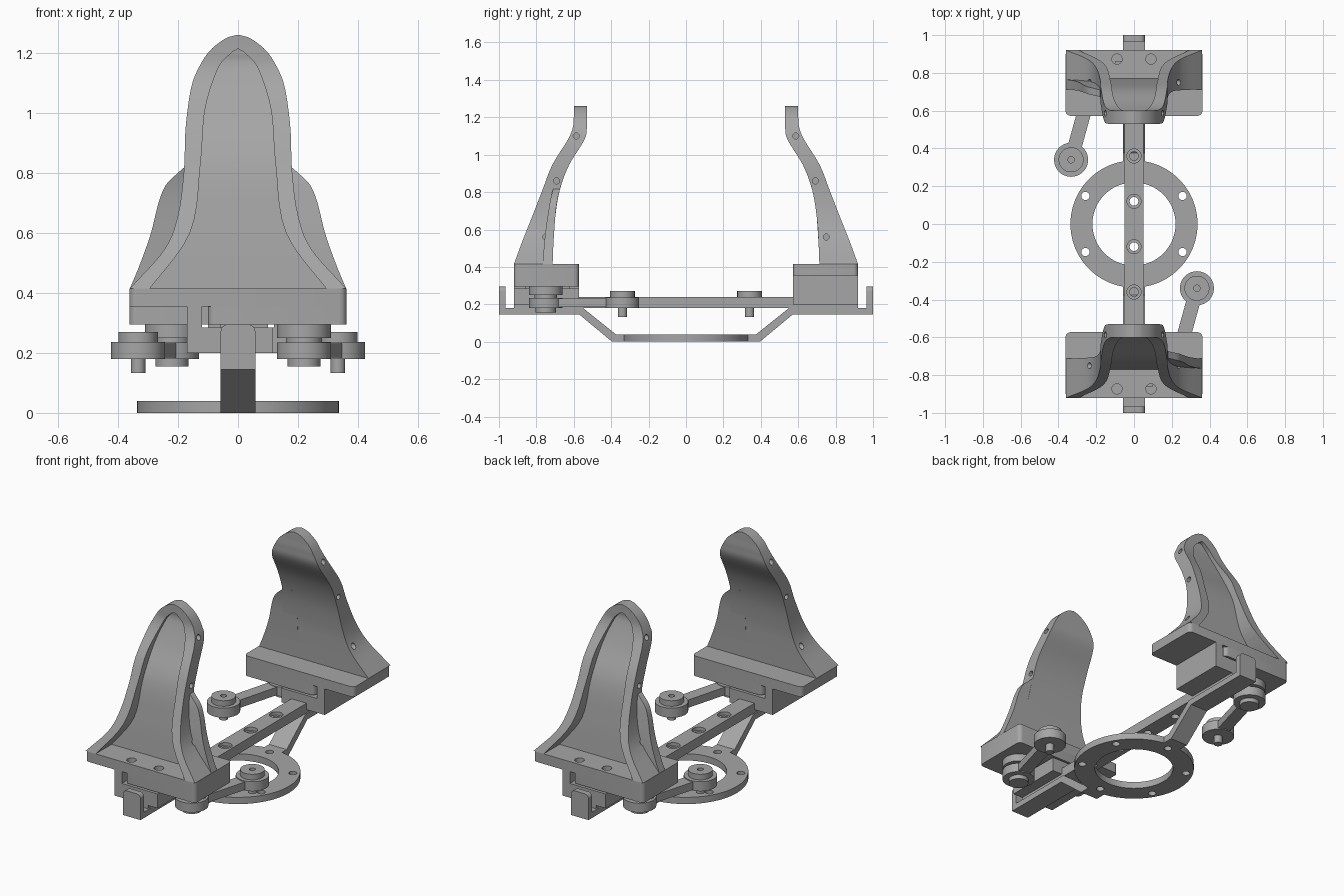
import bpy, bmesh
from math import pi, cos, sin, radians
from mathutils import Matrix, Vector

cube = bpy.data.objects.get("Cube")
if cube:
    bpy.data.objects.remove(cube, do_unlink=True)

grey = bpy.data.materials.new("machined grey")
grey.use_nodes = True
colour = (0.38, 0.38, 0.38, 1)
grey.diffuse_color = colour
grey.node_tree.nodes["Principled BSDF"].inputs["Base Color"].default_value = colour


def finish(name, bm):
    bmesh.ops.recalc_face_normals(bm, faces=bm.faces)
    mesh = bpy.data.meshes.new(name)
    bm.to_mesh(mesh)
    bm.free()
    mesh.materials.append(grey)
    obj = bpy.data.objects.new(name, mesh)
    bpy.context.collection.objects.link(obj)
    return obj


def activate(obj):
    bpy.ops.object.select_all(action='DESELECT')
    obj.select_set(True)
    bpy.context.view_layer.objects.active = obj


def smooth(obj):
    activate(obj)
    bpy.ops.object.shade_smooth_by_angle(angle=radians(32))
    return obj


def bevel_along(bm, axis, size, keep=lambda e: True):
    edges = [e for e in bm.edges if keep(e) and
             abs((e.verts[0].co - e.verts[1].co).normalized()[axis]) > 0.99]
    bmesh.ops.bevel(bm, geom=edges, offset=size, segments=5, profile=0.5, affect='EDGES')


def box(name, x, y, z, corner=0):
    bm = bmesh.new()
    bmesh.ops.create_cube(bm, size=1)
    for v in bm.verts:
        v.co = [(a[0] + a[1]) / 2 + c * (a[1] - a[0]) for a, c in zip((x, y, z), v.co)]
    if corner:
        bevel_along(bm, 2, corner)
    return finish(name, bm)


def add_cylinder(bm, centre, r, length, axis='Z', sides=32):
    turn = Matrix.Rotation(pi / 2, 4, 'Y') if axis == 'X' else Matrix()
    bmesh.ops.create_cone(bm, cap_ends=True, segments=sides, radius1=r, radius2=r,
                          depth=length, matrix=Matrix.Translation(centre) @ turn)


def discs(name, x, y, layers):
    """Stack of coaxial discs, each (radius, bottom, top)."""
    bm = bmesh.new()
    for r, low, high in layers:
        add_cylinder(bm, (x, y, (low + high) / 2), r, high - low, sides=48)
    return smooth(finish(name, bm))


def cut(obj, cutter):
    cutter.hide_render = True
    mod = obj.modifiers.new("cut", 'BOOLEAN')
    mod.operation, mod.solver, mod.object = 'DIFFERENCE', 'EXACT', cutter
    activate(obj)
    bpy.ops.object.modifier_apply(modifier=mod.name)
    bpy.data.objects.remove(cutter, do_unlink=True)


def drill(obj, holes, r, length, axis='Z'):
    for h in holes:
        bm = bmesh.new()
        add_cylinder(bm, h, r, length, axis, 24)
        cut(obj, finish("drill", bm))


def spline(keys, steps=5):
    """Curve running through all the keys."""
    k = [Vector(p) for p in keys]
    k = [2 * k[0] - k[1]] + k + [2 * k[-1] - k[-2]]
    out = []
    for a, b, c, d in zip(k, k[1:], k[2:], k[3:]):
        for i in range(steps):
            t = i / steps
            out.append(b + 0.5 * t * (c - a + t * (2 * a - 5 * b + 4 * c - d
                                                   + t * (3 * (b - c) + d - a))))
    return out + [k[-2]]


def loft(name, keys, left=None):
    """Rectangular sections given as (height, half width, outer depth, inner depth)."""
    bm = bmesh.new()
    rings = []
    for z, w, outer, inner in spline(keys):
        x0 = -w if left is None else left
        rings.append([bm.verts.new((x, -y, z)) for x, y in
                      ((x0, outer), (w, outer), (w, inner), (x0, inner))])
    for a, b in zip(rings, rings[1:]):
        for i in range(4):
            j = (i + 1) % 4
            bm.faces.new((a[i], a[j], b[j], b[i]))
    bm.faces.new(rings[0])
    bm.faces.new(rings[-1])
    return finish(name, bm)


# Mounting ring
ring = discs("mounting_ring", 0, 0, [(0.337, 0, 0.04)])
drill(ring, [(0, 0, 0.02)], 0.22, 0.2)
bm = bmesh.new()
add_cylinder(bm, (0, 0, 0.02), 0.22, 0.2, sides=64)
cut(ring, finish("bore", bm))
drill(ring, [(0.297 * cos(a), 0.297 * sin(a), 0.02)
             for a in (radians(30 + 60 * i) for i in range(6))], 0.022, 0.2)
smooth(ring)

# Centre rail with countersunk holes
rail = box("centre_rail", (-0.05, 0.05), (-0.92, 0.92), (0.18, 0.238))
spots = [(0, y, 0.238) for y in (-0.36, -0.12, 0.12, 0.36)]
drill(rail, spots, 0.037, 0.04)
drill(rail, spots, 0.023, 0.3)
smooth(rail)

half = []

# Bent support strap with upturned end tab
bm = bmesh.new()
path = [(-1, 0.295), (-1, 0.145), (-0.57, 0.145), (-0.395, 0), (-0.325, 0),
        (-0.325, 0.04), (-0.375, 0.04), (-0.55, 0.18), (-0.965, 0.18), (-0.965, 0.295)]
face = bm.faces.new([bm.verts.new((-0.058, y, z)) for y, z in path])
side = bmesh.ops.extrude_face_region(bm, geom=[face])["geom"]
bmesh.ops.translate(bm, vec=(0.116, 0, 0), verts=[g for g in side if isinstance(g, bmesh.types.BMVert)])
bevel_along(bm, 1, 0.025, lambda e: min(v.co.z for v in e.verts) > 0.29)
half.append(smooth(finish("support_strap", bm)))

# Finger base and sliding carriage
depth = (-0.92, -0.573)
base = box("finger_base", (-0.362, 0.362), depth, (0.355, 0.415), 0.025)
thick = box("finger_base_step", (-0.1, 0.362), depth, (0.295, 0.355), 0.025)
bolts = [(x, -0.873, 0.355) for x in (-0.09, 0.09)]
for part in (base, thick):
    drill(part, bolts, 0.027, 0.16)
    half.append(smooth(part))
half.append(box("carriage_wall", (-0.17, -0.12), depth, (0.2, 0.355)))
half.append(box("carriage_block", (-0.12, 0.115), depth, (0.2, 0.285)))
half.append(box("carriage_spacer", (-0.06, 0.1), (-0.86, -0.62), (0.285, 0.295)))

# Curved finger with a recessed back panel
finger = loft("finger", [
    (0.415, 0.36, 0.92, 0.713), (0.545, 0.245, 0.872, 0.708), (0.66, 0.2, 0.826, 0.7),
    (0.81, 0.18, 0.768, 0.675), (0.945, 0.175, 0.715, 0.625), (1.08, 0.157, 0.632, 0.543),
    (1.15, 0.131, 0.604, 0.53), (1.207, 0.094, 0.6, 0.53), (1.247, 0.043, 0.6, 0.53),
    (1.26, 0.003, 0.6, 0.53)])
cut(finger, loft("recess", [
    (0.4, 0.305, 1, 0.772), (0.6, 0.16, 1, 0.752), (0.83, 0.125, 0.9, 0.715),
    (1.01, 0.11, 0.8, 0.632), (1.147, 0.067, 0.7, 0.58), (1.197, 0.025, 0.7, 0.577),
    (1.212, 0.003, 0.7, 0.577)]))
for x, y, z in ((0.24, -0.75, 0.56), (0.18, -0.692, 0.86), (0.15, -0.587, 1.1)):
    drill(finger, [(x, y, z), (-x, y, z)], 0.016, 0.06, 'X')
half.append(smooth(finger))

# Side flap widening the gripping face
half.append(smooth(loft("finger_flap", [
    (0.415, 0.36, 0.765, 0.713), (0.5, 0.325, 0.76, 0.71), (0.6, 0.29, 0.75, 0.704),
    (0.7, 0.265, 0.735, 0.696), (0.76, 0.24, 0.725, 0.687), (0.8, 0.2, 0.715, 0.678),
    (0.83, 0.165, 0.705, 0.669)], left=0.1)))

# Swing arm with pivot and end roller
pivot, tip = Vector((0.22, -0.75, 0)), Vector((0.333, -0.34, 0))
half.append(discs("arm_pivot", pivot.x, pivot.y, [
    (0.055, 0.155, 0.18), (0.09, 0.18, 0.235), (0.06, 0.235, 0.25), (0.09, 0.25, 0.296)]))
roller = discs("arm_roller", tip.x, tip.y, [(0.09, 0.18, 0.237)])
half.append(roller)
cap = discs("roller_cap", tip.x, tip.y, [(0.066, 0.237, 0.27)])
drill(cap, [(tip.x, tip.y, 0.27)], 0.017, 0.04)
half.append(smooth(cap))
half.append(discs("roller_pin", tip.x, tip.y, [(0.024, 0.133, 0.18)]))
span = tip - pivot
arm = box("swing_arm", (0, span.length), (-0.037, 0.037), (0.185, 0.232))
arm.data.transform(Matrix.Translation(pivot) @ span.to_track_quat('X', 'Z').to_matrix().to_4x4())
half.append(arm)

# Opposite half, turned about the vertical axis
for obj in half:
    twin = obj.copy()
    twin.data = obj.data.copy()
    twin.data.transform(Matrix.Rotation(pi, 4, 'Z'))
    bpy.context.collection.objects.link(twin)
    twin.name = "back_" + obj.name
    obj.name = "front_" + obj.name
